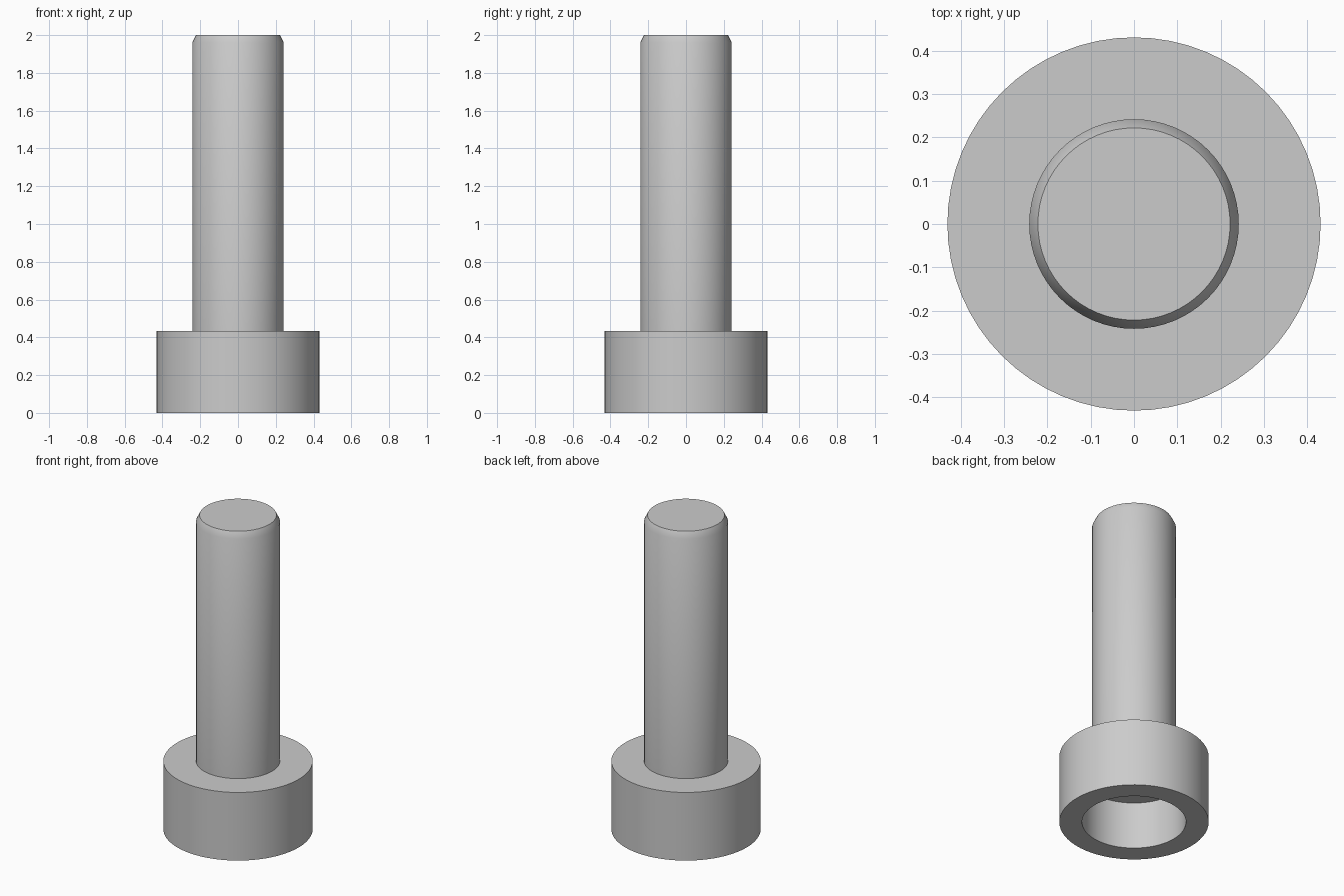
import bpy, bmesh, math

cube = bpy.data.objects.get("Cube")
if cube:
    bpy.data.objects.remove(cube, do_unlink=True)

SEGMENTS = 64

grey = bpy.data.materials.new("plain_grey")
grey.use_nodes = True
colour = (0.6, 0.6, 0.6, 1.0)
grey.diffuse_color = colour
grey.node_tree.nodes["Principled BSDF"].inputs["Base Color"].default_value = colour


def lathe(name, profile):
    """Revolve a (radius, height) profile around the z axis."""
    bm = bmesh.new()
    verts = [bm.verts.new((r, 0, z)) for r, z in profile]
    edges = [bm.edges.new(pair) for pair in zip(verts, verts[1:])]
    bmesh.ops.spin(bm, geom=verts + edges, cent=(0, 0, 0), axis=(0, 0, 1),
                   angle=math.tau, steps=SEGMENTS, use_duplicate=False)
    bmesh.ops.remove_doubles(bm, verts=bm.verts, dist=0.0001)
    bmesh.ops.recalc_face_normals(bm, faces=bm.faces)
    mesh = bpy.data.meshes.new(name)
    bm.to_mesh(mesh)
    bm.free()
    mesh.materials.append(grey)
    obj = bpy.data.objects.new(name, mesh)
    bpy.context.collection.objects.link(obj)
    bpy.ops.object.select_all(action='DESELECT')
    obj.select_set(True)
    bpy.context.view_layer.objects.active = obj
    bpy.ops.object.shade_smooth_by_angle(angle=math.radians(35))
    return obj


# Socket ceiling, socket wall, head, shaft and chamfered tip in one closed skin
lathe("socket_bolt", [
    (0, 0.30), (0.30, 0.30), (0.30, 0),
    (0.431, 0), (0.431, 0.434),
    (0.242, 0.434), (0.242, 1.96),
    (0.222, 2.0), (0, 2.0),
])
